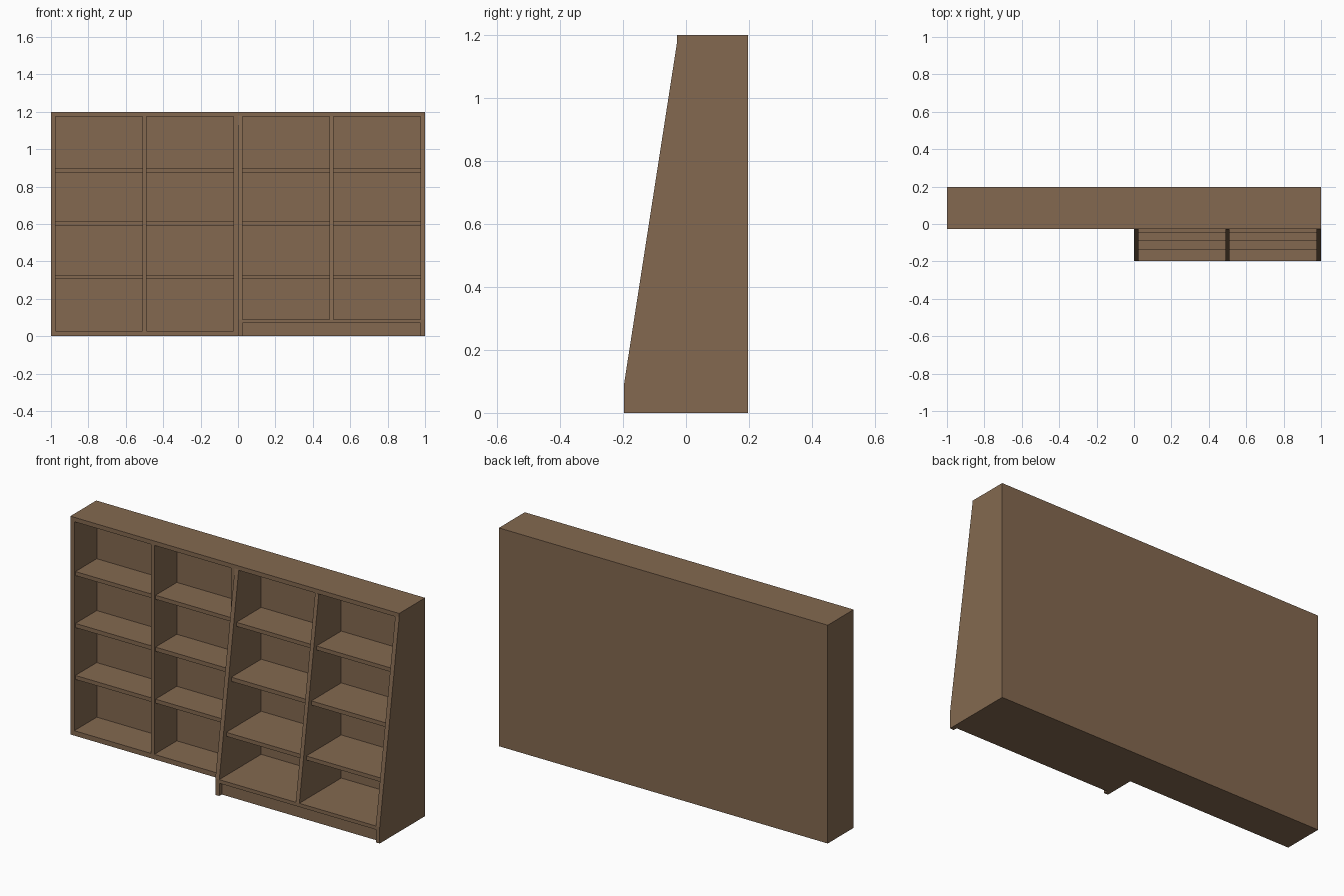
import bpy

if "Cube" in bpy.data.objects:
    bpy.data.objects.remove(bpy.data.objects["Cube"])

wood = bpy.data.materials.new("brown_wood")
wood.diffuse_color = (0.23, 0.141, 0.08, 1)
wood.use_nodes = True
wood.node_tree.nodes["Principled BSDF"].inputs["Base Color"].default_value = wood.diffuse_color

BACK, FRONT, TOE = 0.197, -0.028, -0.197   # rear, upper front, sloped foot front
H, T = 1.2, 0.024                          # height, board thickness
INNER = BACK - 0.03                        # front face of the back panel


def extrude_profile(name, x0, x1, profile):
    """Board with a (y, z) outline, extruded along x."""
    n = len(profile)
    verts = [(x, y, z) for x in (x0, x1) for y, z in profile]
    faces = [list(range(n))[::-1], list(range(n, 2 * n))]
    faces += [[i, (i + 1) % n, n + (i + 1) % n, n + i] for i in range(n)]
    mesh = bpy.data.meshes.new(name)
    mesh.from_pydata(verts, [], faces)
    mesh.materials.append(wood)
    obj = bpy.data.objects.new(name, mesh)
    bpy.context.collection.objects.link(obj)
    # consistent outward normals
    import bmesh
    bm = bmesh.new()
    bm.from_mesh(mesh)
    bmesh.ops.recalc_face_normals(bm, faces=bm.faces)
    bm.to_mesh(mesh)
    bm.free()
    return obj


def board(name, x0, x1, y0, y1, z0, z1):
    return extrude_profile(name, x0, x1, [(y0, z0), (y1, z0), (y1, z1), (y0, z1)])


def slope(z):
    """Front y of the sloped side panels at height z."""
    t = min(max((z - 0.09) / (H - 0.02 - 0.09), 0), 1)
    return TOE + t * (FRONT - TOE)


def sloped_panel(name, x0, x1, z0, z1, y_back):
    zs = [z0] + [z for z in (0.09, H - 0.02) if z0 < z < z1] + [z1]
    front = [(slope(z), z) for z in reversed(zs)]
    extrude_profile(name, x0, x1, [(y_back, z0), (y_back, z1)] + front)


SHELVES = [(0.305, 0.327), (0.590, 0.613), (0.876, 0.898)]
TOP = H - T

# Straight left unit
board("left_back_panel", -1 + T, -T, INNER, BACK, 0, H)
board("left_outer_side", -1, -1 + T, FRONT, BACK, 0, H)
board("left_inner_side", -T, 0, FRONT, BACK, 0, H)
board("left_top", -1 + T, -T, FRONT, INNER, TOP, H)
board("left_bottom", -1 + T, -T, FRONT, INNER, 0, 0.027)
board("left_divider", -0.511, -0.489, FRONT, INNER, 0.027, TOP)

# Sloping right unit
board("right_back_panel", T, 1 - T, INNER, BACK, 0, H)
sloped_panel("right_inner_side", 0, T, 0, H, BACK)
sloped_panel("right_outer_side", 1 - T, 1, 0, H, BACK)
board("right_top", T, 1 - T, FRONT, INNER, TOP, H)
board("right_bottom", T, 1 - T, TOE, INNER, 0.07, 0.09)
board("right_plinth", T, 1 - T, TOE + 0.022, INNER, 0, 0.07)
sloped_panel("right_divider", 0.489, 0.511, 0.09, TOP, INNER)

# Shelves, slightly set back from the frame
for i, (z0, z1) in enumerate(SHELVES):
    for j, (x0, x1) in enumerate([(-1 + T, -0.511), (-0.489, -T)]):
        board(f"left_shelf_{i}_{j}", x0, x1, FRONT + 0.01, INNER, z0, z1)
    for j, (x0, x1) in enumerate([(T, 0.489), (0.511, 1 - T)]):
        board(f"right_shelf_{i}_{j}", x0, x1, slope(z1) + 0.024, INNER, z0, z1)
